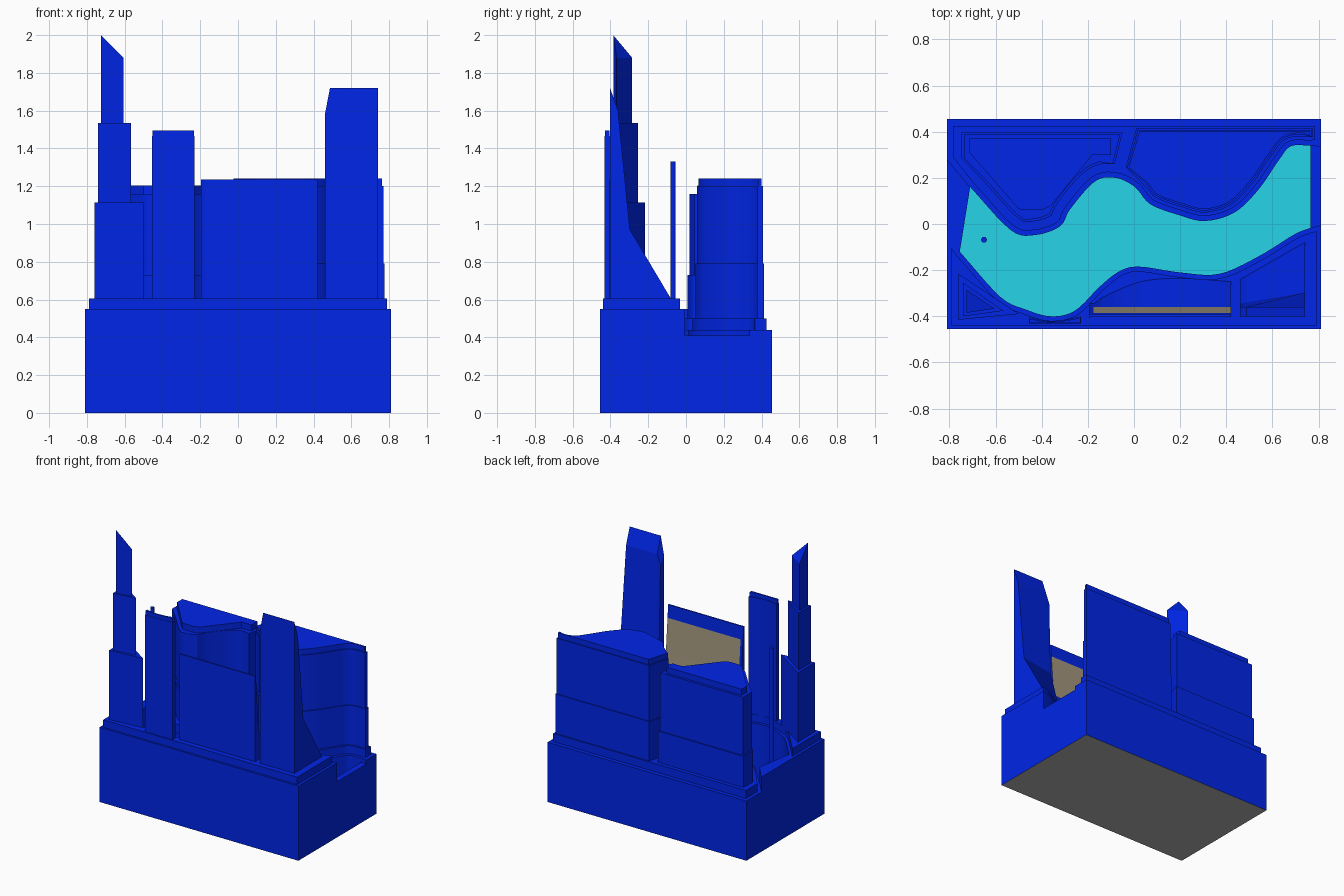
import bpy, bmesh, math
from mathutils import Vector

if "Cube" in bpy.data.objects:
    bpy.data.objects.remove(bpy.data.objects["Cube"])


def material(name, r, g, b):
    m = bpy.data.materials.new(name)
    m.diffuse_color = (r, g, b, 1)
    m.use_nodes = True
    m.node_tree.nodes["Principled BSDF"].inputs["Base Color"].default_value = m.diffuse_color
    return m


BLUE = material("deep blue", 0.0, 0.02, 0.85)
TEAL = material("water teal", 0.02, 0.66, 0.81)
BEIGE = material("warm beige", 0.37, 0.31, 0.21)
GREY = material("underside grey", 0.43, 0.43, 0.43)


def finish(name, bm, mats, rule=None, smooth_angle=25):
    bmesh.ops.recalc_face_normals(bm, faces=bm.faces)
    bm.normal_update()
    if rule:
        for f in bm.faces:
            f.material_index = rule(f)
    me = bpy.data.meshes.new(name)
    bm.to_mesh(me)
    bm.free()
    ob = bpy.data.objects.new(name, me)
    bpy.context.collection.objects.link(ob)
    for m in mats:
        me.materials.append(m)
    bpy.ops.object.select_all(action='DESELECT')
    ob.select_set(True)
    bpy.context.view_layer.objects.active = ob
    bpy.ops.object.shade_smooth_by_angle(angle=math.radians(smooth_angle))
    return ob


def prism(name, pts, z0, z1, mat=BLUE, tops=None):
    """Extrude an outline; tops gives a separate height for each corner."""
    bm = bmesh.new()
    n = len(pts)
    lo = [bm.verts.new((p[0], p[1], z0)) for p in pts]
    hi = [bm.verts.new((p[0], p[1], tops[i] if tops else z1)) for i, p in enumerate(pts)]
    bm.faces.new(lo[::-1])
    bm.faces.new(hi)
    for i in range(n):
        j = (i + 1) % n
        bm.faces.new((lo[i], lo[j], hi[j], hi[i]))
    return finish(name, bm, [mat, GREY],
                  lambda f: 1 if f.normal.z < -0.9 and f.calc_center_median().z < 0.001 else 0)


def smooth(pts, k=5):
    """Catmull-Rom curve through the points."""
    p = [Vector(q) for q in pts]
    p = [2 * p[0] - p[1]] + p + [2 * p[-1] - p[-2]]
    out = []
    for i in range(1, len(p) - 2):
        a, b, c, d = p[i - 1:i + 3]
        for s in range(k):
            t = s / k
            out.append(0.5 * (2 * b + (c - a) * t + (2 * a - 5 * b + 4 * c - d) * t * t
                              + (3 * b - a - 3 * c + d) * t ** 3))
    return out + [p[-2]]


def offset(line, d):
    """Shift a line to its left by d."""
    out = []
    for i, p in enumerate(line):
        t = (line[min(i + 1, len(line) - 1)] - line[max(i - 1, 0)]).normalized()
        out.append(p + Vector((-t.y, t.x)) * d)
    return out


def clip(line, x0, x1):
    return [p for p in line if x0 < p.x < x1]


# river banks, left to right
north = smooth([(-0.71, 0.16), (-0.535, -0.026), (-0.43, -0.048), (-0.32, -0.01), (-0.276, 0.065),
                (-0.17, 0.184), (-0.08, 0.20), (0.004, 0.16), (0.07, 0.086), (0.19, 0.04),
                (0.307, 0.013), (0.436, 0.05), (0.54, 0.15), (0.63, 0.28), (0.68, 0.337), (0.765, 0.34)])
south = smooth([(-0.755, -0.12), (-0.58, -0.315), (-0.47, -0.37), (-0.36, -0.40), (-0.255, -0.375),
                (-0.147, -0.27), (-0.06, -0.203), (0.026, -0.185), (0.2, -0.21), (0.37, -0.216),
                (0.54, -0.14), (0.695, -0.045), (0.765, -0.017)])

# base blocks and water
prism("front_bank", [(-0.81, 0.28), (-0.81, -0.454), (0.81, -0.454), (0.81, -0.005)]
      + south[::-1] + [(-0.71, 0.16)], 0, 0.55)
prism("back_bank", [(-0.81, 0.28)] + north + [(0.81, 0.335), (0.81, 0.454), (-0.81, 0.454)], 0, 0.44)
prism("river_outlet", [south[-1], (0.81, -0.005), (0.81, 0.335), north[-1]], 0, 0.41)
prism("river_water", south + north[::-1], 0, 0.06, TEAL)

# raised pavements
prism("front_pavement", [(-0.79, -0.105)] + clip(offset(south, -0.02), -0.785, 0.775)
      + [(0.79, -0.032), (0.79, -0.44), (-0.79, -0.44)], 0.5, 0.605)
prism("back_pavement", [(-0.785, 0.29)] + clip(offset(north, 0.022), -0.78, 0.77)
      + [(0.785, 0.365), (0.785, 0.425), (-0.785, 0.425)], 0.4, 0.50)

# back left stepped block
for i, (d, z0, z1, e) in enumerate([(0.06, 0.48, 0.73, 0), (0.07, 0.72, 1.16, 0.01)]):
    prism("back_left_block_%d" % i,
          [(-0.747 + e, 0.397 - e), (-0.747 + e, 0.285)] + clip(offset(north, d), -0.70, -0.13)
          + [(-0.083 - e, 0.26), (-0.05 - e, 0.397 - e)], z0, z1)
prism("back_left_roof", [(-0.713, 0.37), (-0.713, 0.31), (-0.50, 0.065), (-0.47, 0.06), (-0.40, 0.06),
                         (-0.36, 0.08), (-0.18, 0.30), (-0.10, 0.30), (-0.10, 0.37)], 1.15, 1.205)

# back right stepped block
for i, (d, z0, z1, e) in enumerate([(0.037, 0.48, 0.79, 0), (0.045, 0.78, 1.20, 0.006),
                                    (0.052, 1.19, 1.24, 0.013)]):
    prism("back_right_block_%d" % i,
          [(0.01 + e, 0.414 - e), (-0.036 + e, 0.245)] + clip(offset(north, d), 0.05, 0.74)
          + [(0.775 - e, 0.377 + e / 3), (0.775 - e, 0.414 - e)], z0, z1)

# left tower: three stacked triangles with a slanted tip
prism("tower_lower", [(-0.76, -0.216), (-0.76, -0.415), (-0.50, -0.39)], 0.58, 1.115)
prism("tower_middle", [(-0.74, -0.255), (-0.74, -0.40), (-0.566, -0.376)], 1.1, 1.535)
prism("tower_spire", [(-0.725, -0.285), (-0.725, -0.385), (-0.605, -0.367)], 1.52, 0,
      tops=[1.88, 2.0, 1.88])

# curved thin slab
prism("thin_slab", [(-0.455, -0.432), (-0.23, -0.432), (-0.23, -0.40), (-0.29, -0.414), (-0.36, -0.421),
                    (-0.41, -0.416), (-0.455, -0.404)], 0.58, 1.465)
prism("thin_slab_top", [(-0.453, -0.430), (-0.232, -0.430), (-0.232, -0.406), (-0.29, -0.418),
                        (-0.36, -0.424), (-0.41, -0.420), (-0.453, -0.410)], 1.45, 1.495)


def loft(name, sections, mats, rule=None):
    """Skin matching cross-sections, each a list of 3D points."""
    bm = bmesh.new()
    rows = [[bm.verts.new(p) for p in s] for s in sections]
    n = len(rows[0])
    for a, b in zip(rows, rows[1:]):
        for i in range(n):
            j = (i + 1) % n
            bm.faces.new((a[i], a[j], b[j], b[i]))
    bm.faces.new(rows[0])
    bm.faces.new(rows[-1][::-1])
    return finish(name, bm, mats, rule, 3)


# wide middle slab with a beige panel and a flared foot following the river
foot = smooth([(-0.175, -0.345), (-0.12, -0.31), (0.03, -0.25), (0.2, -0.235), (0.42, -0.25)], 4)
sections = [[(p.x, -0.402, 0.58), (p.x, -0.402, 1.235), (p.x, -0.391, 1.235), (p.x, -0.385, 1.14),
             (p.x, -0.360, 0.82), (p.x, p.y, 0.605), (p.x, p.y, 0.58)] for p in foot]
edge = [(-0.195, -0.405 if i < 2 else y, z) for i, (x, y, z) in enumerate(sections[0])]
loft("middle_slab", [edge] + sections, [BLUE, BEIGE],
     lambda f: 1 if f.normal.y > 0.9 and 0.9 < f.calc_center_median().z < 1.1
     and f.calc_center_median().x > -0.18 else 0)

# right tower: slanted roof, clipped corner, swept foot
loft("right_tower",
     [[(x, -0.402, 0.58), (x, -0.402, t), (x, -0.36, r), (x, k, 0.97), (x, f, 0.605), (x, f, 0.58)]
      for x, t, r, k, f in [(0.46, 1.58, 1.53, -0.345, -0.24), (0.487, 1.72, 1.60, -0.34, -0.225),
                            (0.74, 1.72, 1.60, -0.297, -0.08)]],
     [BLUE])

# slender pole standing in the water
prism("river_pole", [(-0.65 + 0.013 * math.cos(a * math.pi / 6), -0.068 + 0.013 * math.sin(a * math.pi / 6))
                     for a in range(12)], 0.03, 1.33)
